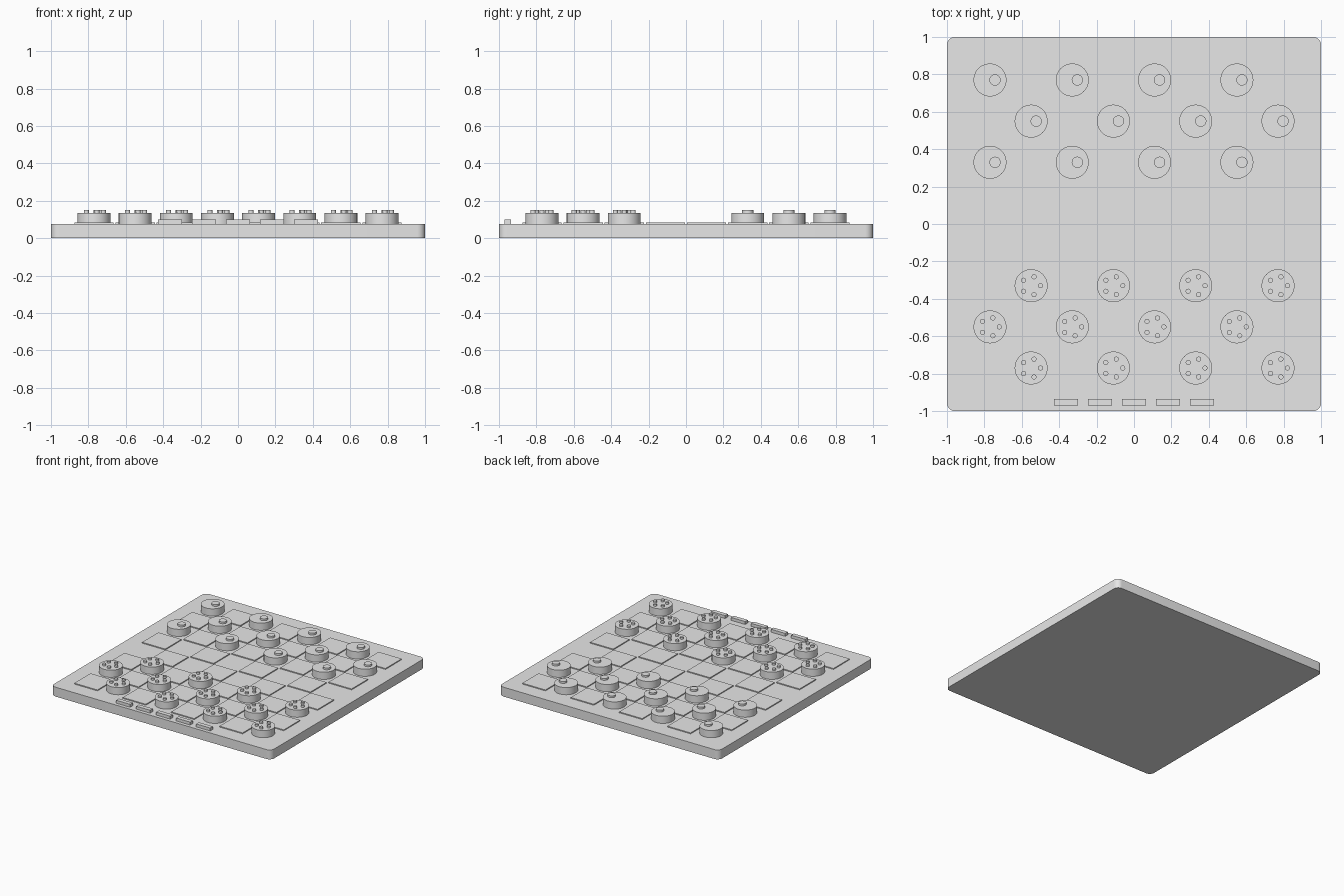
import bpy
import math

default_cube = bpy.data.objects.get("Cube")
if default_cube:
    bpy.data.objects.remove(default_cube, do_unlink=True)

PITCH = 0.22
BOARD_TOP = 0.077
TILE_TOP = 0.085
PIECE_TOP = 0.136
STUD_TOP = 0.151

grey = bpy.data.materials.new("light_grey")
grey.use_nodes = True
grey.diffuse_color = (0.8, 0.8, 0.8, 1)
grey.node_tree.nodes["Principled BSDF"].inputs["Base Color"].default_value = (0.8, 0.8, 0.8, 1)


def finish(name):
    obj = bpy.context.object
    obj.name = name
    obj.data.materials.append(grey)
    return obj


def box(name, x, y, width, depth, bottom, top):
    bpy.ops.mesh.primitive_cube_add(size=1, location=(x, y, (bottom + top) / 2))
    obj = finish(name)
    obj.scale = (width, depth, top - bottom)
    bpy.ops.object.transform_apply(location=False, rotation=False, scale=True)
    return obj


def disc(name, x, y, radius, bottom, top, sides):
    bpy.ops.mesh.primitive_cylinder_add(
        vertices=sides, radius=radius, depth=top - bottom,
        location=(x, y, (bottom + top) / 2))
    obj = finish(name)
    bpy.ops.object.shade_smooth_by_angle(angle=math.radians(40))
    return obj


# Board slab with rounded vertical corners
board = box("board", 0, 0, 2, 2, 0, BOARD_TOP)
weights = board.data.attributes.new("bevel_weight_edge", "FLOAT", "EDGE")
for edge in board.data.edges:
    a, b = (board.data.vertices[i].co for i in edge.vertices)
    weights.data[edge.index].value = 1.0 if abs(a.z - b.z) > 0.01 else 0.0
rounding = board.modifiers.new("rounded_corners", "BEVEL")
rounding.limit_method = "WEIGHT"
rounding.width = 0.042
rounding.segments = 6
bpy.ops.object.modifier_apply(modifier=rounding.name)
bpy.ops.object.shade_smooth_by_angle(angle=math.radians(40))

# Raised tiles on one chequer colour, pieces on the other
for row in range(8):
    y = (3.5 - row) * PITCH
    for col in range(8):
        x = (col - 3.5) * PITCH
        if (row + col) % 2:
            box("raised_tile", x, y, 0.21, 0.21, BOARD_TOP - 0.005, TILE_TOP)
        elif row < 3:
            # Back side: one large off-centre stud
            disc("back_piece", x, y, 0.088, BOARD_TOP, PIECE_TOP, 48)
            disc("back_stud", x + 0.027, y, 0.03, PIECE_TOP - 0.005, STUD_TOP, 24)
        elif row > 4:
            # Front side: ring of five small studs
            disc("front_piece", x, y, 0.088, BOARD_TOP, PIECE_TOP, 48)
            for k in range(5):
                angle = k * math.tau / 5
                disc("front_stud", x + 0.05 * math.cos(angle), y + 0.05 * math.sin(angle),
                     0.0135, PIECE_TOP - 0.005, STUD_TOP, 16)

# Row of bars along the front edge
for k in range(-2, 3):
    box("front_bar", k * 0.182, -0.954, 0.127, 0.035, BOARD_TOP - 0.005, 0.101)
